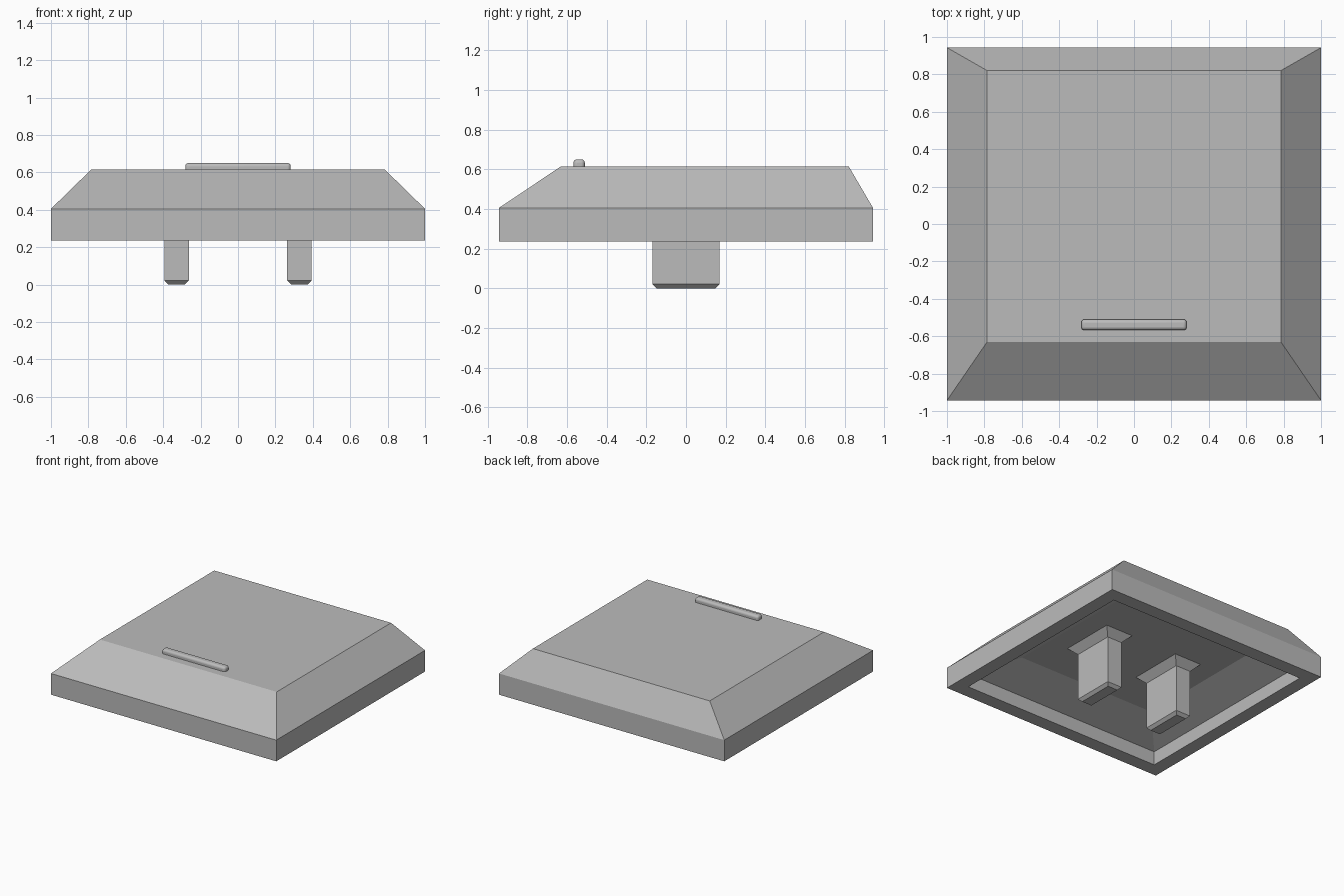
import bpy
import bmesh

cube = bpy.data.objects.get("Cube")
if cube:
    bpy.data.objects.remove(cube, do_unlink=True)

grey = bpy.data.materials.new("plain grey plastic")
grey.use_nodes = True
colour = (0.5, 0.5, 0.5, 1)
grey.diffuse_color = colour
grey.node_tree.nodes["Principled BSDF"].inputs["Base Color"].default_value = colour


def loft(name, rings, cap_start=True):
    """Join rectangles (x0, x1, y0, y1, z) into one solid, capped at the ends."""
    bm = bmesh.new()
    loops = [[bm.verts.new(p) for p in ((x0, y0, z), (x1, y0, z), (x1, y1, z), (x0, y1, z))]
             for x0, x1, y0, y1, z in rings]
    for low, high in zip(loops, loops[1:]):
        for i in range(4):
            j = (i + 1) % 4
            bm.faces.new((low[i], low[j], high[j], high[i]))
    if cap_start:
        bm.faces.new(loops[0][::-1])
    bm.faces.new(loops[-1])
    bmesh.ops.recalc_face_normals(bm, faces=bm.faces)
    mesh = bpy.data.meshes.new(name)
    bm.to_mesh(mesh)
    bm.free()
    mesh.materials.append(grey)
    obj = bpy.data.objects.new(name, mesh)
    bpy.context.collection.objects.link(obj)
    return obj


# Hollow cap: inner ceiling, inner walls, rim, outer walls, sloped sides, top
ceiling, rim, shoulder, top = 0.455, 0.235, 0.405, 0.615
loft("cap_shell", [
    (-0.62, 0.62, -0.54, 0.72, ceiling),
    (-0.89, 0.89, -0.83, 0.83, 0.345),
    (-0.89, 0.89, -0.83, 0.83, rim),
    (-1, 1, -0.943, 0.943, rim),
    (-1, 1, -0.943, 0.943, shoulder),
    (-0.785, 0.785, -0.63, 0.82, top),
])

# Two prongs with chamfered feet and flared roots
foot, flare = 0.022, 0.055
for side, x in (("right", -0.328), ("left", 0.328)):
    def ring(grow, z):
        w, d = 0.066 + grow, 0.17 + grow
        return (x - w, x + w, -d, d, z)
    loft(side + "_prong", [ring(-foot, 0), ring(0, foot), ring(0, ceiling - flare),
                           ring(flare, ceiling)])

# Raised finger bar with rounded upper edges
bar = loft("finger_bar", [(-0.282, 0.282, -0.568, -0.51, top - 0.02),
                          (-0.282, 0.282, -0.568, -0.51, 0.65)])
bpy.context.view_layer.objects.active = bar
bar.select_set(True)
bevel = bar.modifiers.new("rounded edges", "BEVEL")
bevel.width = 0.018
bevel.segments = 4
bpy.ops.object.shade_smooth_by_angle()
